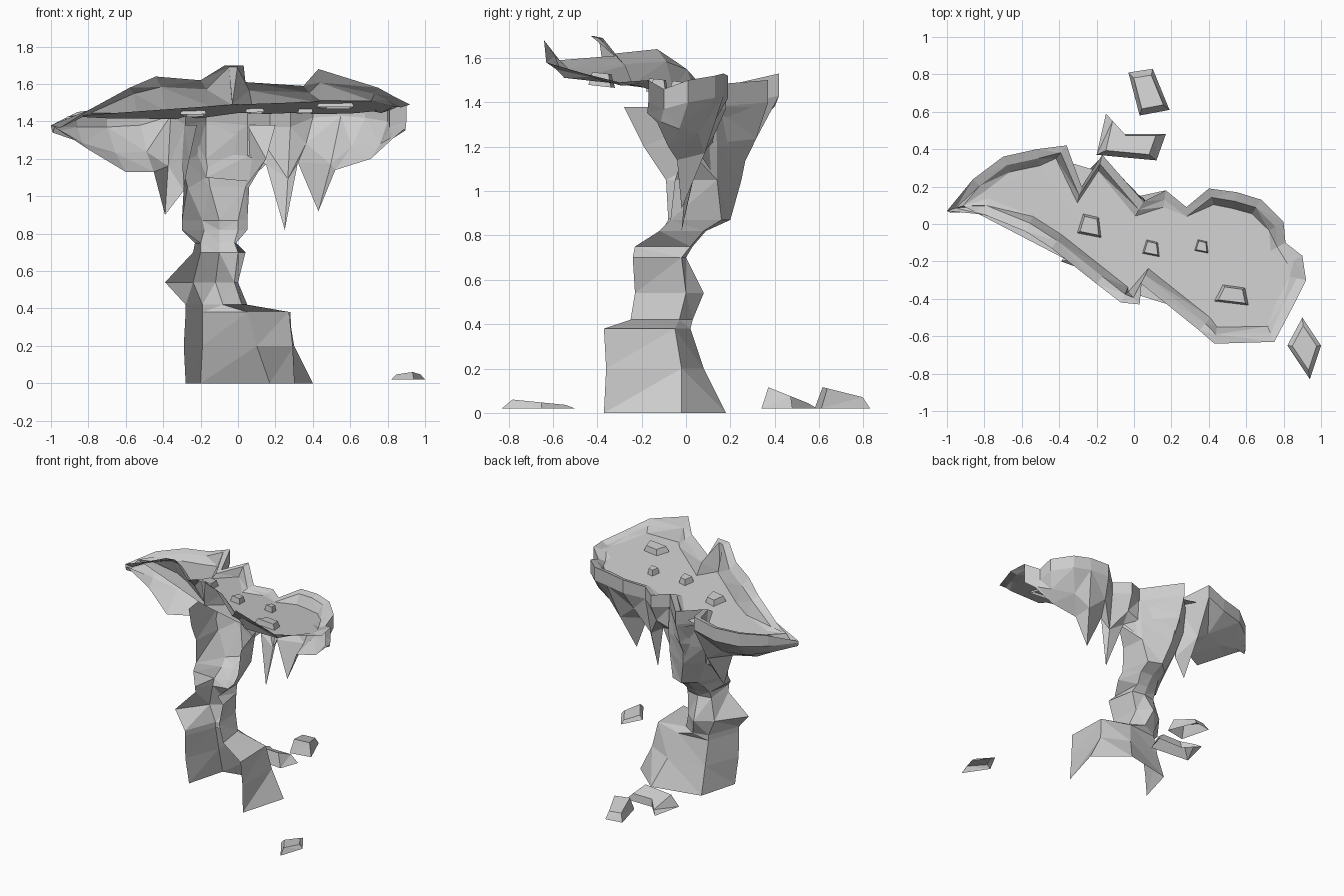
import bpy
import bmesh
from mathutils import Vector

cube = bpy.data.objects.get("Cube")
if cube:
    bpy.data.objects.remove(cube, do_unlink=True)

stone = bpy.data.materials.new("grey_stone")
stone.use_nodes = True
stone.diffuse_color = (0.6, 0.6, 0.6, 1)
stone.node_tree.nodes["Principled BSDF"].inputs["Base Color"].default_value = stone.diffuse_color


def loft(name, rings, closed=False, fill=False):
    """Bridge rings of points into a faceted shell, optionally filling the last ring."""
    bm = bmesh.new()
    loops = [[bm.verts.new(point) for point in ring] for ring in rings]
    for lower, upper in zip(loops, loops[1:]):
        count = len(lower)
        for i in range(count if closed else count - 1):
            j = (i + 1) % count
            bm.faces.new((lower[i], upper[i], upper[j], lower[j]))
    if fill:
        bm.faces.new(loops[-1][::-1])
    bmesh.ops.triangulate(bm, faces=bm.faces[:])
    mesh = bpy.data.meshes.new(name)
    bm.to_mesh(mesh)
    bm.free()
    mesh.materials.append(stone)
    obj = bpy.data.objects.new(name, mesh)
    bpy.context.collection.objects.link(obj)
    return obj


def inset(outline, distance):
    """Move a clockwise outline inwards along its corner bisectors."""
    moved = []
    for i, point in enumerate(outline):
        a = Vector(outline[i - 1][:2])
        b = Vector(outline[(i + 1) % len(outline)][:2])
        along = (b - a).normalized()
        moved.append((point[0] + along.y * distance, point[1] - along.x * distance))
    return moved


def floor_height(x, y):
    return 1.45 - 0.11 * y - 0.03 * max(0, -x - 0.5)


def shelf_height(z):
    """Flat on the raised knob, sloping inwards elsewhere."""
    return z - (.01 if z > 1.69 else max(.015, (z - 1.5) * .4))


# Pillar: open towards the cliff side, each ring runs left, back, right
pillar_rings = [
    (0, [(-.28, -.19), (-.2, .1), (.17, .18), (.4, -.02), (.3, -.37)]),
    (.2, [(-.29, -.22), (-.19, .04), (.1, .08), (.3, -.02), (.29, -.36)]),
    (.38, [(-.28, -.24), (-.19, 0), (.05, .02), (.27, -.05), (.28, -.37)]),
    (.42, [(-.28, -.24), (-.19, 0), (-.08, .03), (.02, -.03), (.05, -.25)]),
    (.54, [(-.39, -.2), (-.24, 0), (-.12, .08), (-.02, 0), (0, -.23)]),
    (.7, [(-.24, -.17), (-.2, -.02), (-.1, 0), (0, -.02), (.04, -.24)]),
    (.75, [(-.23, -.19), (-.2, 0), (-.1, .03), (-.02, .02), (-.01, -.23)]),
    (.82, [(-.3, -.11), (-.18, .06), (-.1, .09), (0, .08), (.05, -.12)]),
    (.87, [(-.3, -.08), (-.19, .12), (-.1, .2), (0, .16), (.05, -.07)]),
    (1.05, [(-.29, -.09), (-.27, .15), (-.15, .25), (.04, .14), (.06, -.05)]),
    (1.2, [(-.26, -.19), (-.3, .2), (-.17, .28), (.05, .14), (.15, 0)]),
    (1.38, [(-.22, -.28), (-.29, .24), (-.17, .36), (.05, .13), (.2, .07)]),
]
loft("pillar", [[(x, y, z) for x, y in ring] for z, ring in pillar_rings])

# Crest of the cap, clockwise from the pointed tip
back_edge = [
    (-1, .07, 1.38), (-.86, .24, 1.45), (-.7, .36, 1.47), (-.52, .4, 1.48),
    (-.36, .42, 1.53), (-.28, .2, 1.48), (-.17, .37, 1.5), (.05, .12, 1.48),
    (.17, .18, 1.46), (.28, .09, 1.46), (.4, .19, 1.52), (.55, .17, 1.53),
    (.68, .13, 1.52), (.8, .01, 1.5), (.81, -.1, 1.46), (.9, -.17, 1.5),
]
front_edge = [
    (.92, -.3, 1.49), (.84, -.46, 1.53), (.75, -.63, 1.58), (.43, -.64, 1.68),
    (.35, -.57, 1.59), (.04, -.32, 1.61), (.03, -.43, 1.7), (-.07, -.42, 1.7),
    (-.2, -.32, 1.62), (-.44, -.13, 1.64), (-.58, -.04, 1.58), (-.8, .05, 1.46),
]
crest = back_edge + front_edge
shelf = [(x, y, shelf_height(p[2])) for (x, y), p in zip(inset(crest, .05), crest)]
basin = [(x, y, floor_height(x, y)) for x, y in inset(crest, .09)]
loft("cap", [crest, shelf, basin], closed=True, fill=True)

# Skirt under the cap with hanging rock spikes, bulging towards the rim
hem = [
    (-.98, .06, 1.37), (-.8, .07, 1.25), (-.6, 0, 1.13), (-.45, .08, 1.13),
    (-.39, .1, .9), (-.29, .12, 1.03), (-.17, .25, 1.1), (.05, .12, 1.08),
    (.15, .06, 1.17), (.25, -.02, .82), (.32, .01, 1.18), (.43, -.02, .92),
    (.52, -.04, 1.14), (.71, -.08, 1.2), (.83, -.13, 1.31), (.89, -.18, 1.36),
]
rim = [(x, y, max(1.37, z - .1)) for x, y, z in back_edge]
bulge = [Vector(a).lerp(Vector(b), .55) for a, b in zip(hem, rim)]
for point in bulge:
    point.z -= .03
loft("cap_skirt", [hem, bulge, rim, back_edge])


def boulder(name, corners, base, top):
    """Loose stone with tapered sides; base and top give heights at x, y."""
    cx = sum(c[0] for c in corners) / len(corners)
    cy = sum(c[1] for c in corners) / len(corners)
    upper = [(cx + (x - cx) * .72, cy + (y - cy) * .72) for x, y in corners]
    loft(name, [[(x, y, base(x, y)) for x, y in corners],
                [(x, y, top(x, y)) for x, y in upper]], closed=True, fill=True)


# Loose stones on the ground
def ground(x, y):
    return .02


boulder("back_stone", [(-.03, .81), (.1, .83), (.19, .61), (.03, .58)],
        ground, lambda x, y: .12 - .25 * (y - .6))
boulder("middle_stone", [(-.2, .37), (-.15, .59), (-.05, .48), (.17, .48), (.12, .34)],
        ground, lambda x, y: .12 - .4 * (y - .36))
boulder("front_stone", [(.82, -.65), (.9, -.5), (1, -.65), (.94, -.83)],
        ground, lambda x, y: .06 - .1 * (y + .78))

# Small stones lying on the cap
cap_stones = [(-.24, -.01, .07, .07), (.09, -.13, .05, .05),
              (.36, -.12, .04, .04), (.52, -.38, .1, .06)]
for i, (x, y, w, d) in enumerate(cap_stones):
    shape = [(x - w, y - d * .6), (x - w * .5, y + d), (x + w * .8, y + d * .7), (x + w, y - d)]
    boulder(f"cap_stone_{i + 1}", shape, lambda a, b: floor_height(a, b) - .02,
            lambda a, b: floor_height(a, b) + .04)
